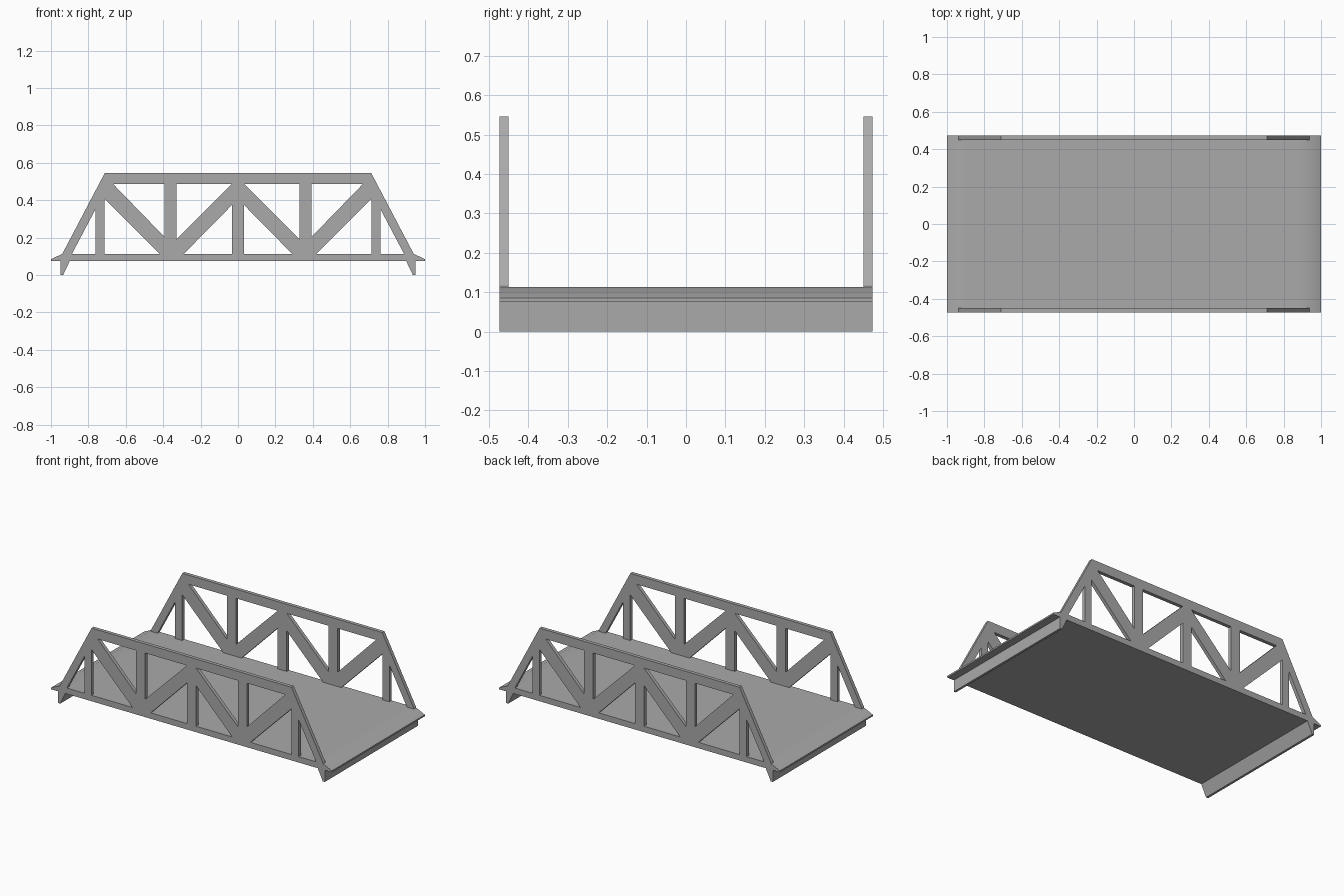
import bpy
import bmesh

cube = bpy.data.objects.get("Cube")
if cube:
    bpy.data.objects.remove(cube, do_unlink=True)

HALF_WIDTH = 0.473
TRUSS_THICK = 0.023
DECK_TOP = 0.113
DECK_BOTTOM = 0.075

# Single grey paint
grey = bpy.data.materials.new("bridge_grey")
grey.use_nodes = True
colour = (0.4, 0.4, 0.4, 1)
grey.diffuse_color = colour
bsdf = grey.node_tree.nodes["Principled BSDF"]
bsdf.inputs["Base Color"].default_value = colour
bsdf.inputs["Roughness"].default_value = 0.8


def mirrored(points):
    return [(-x, z) for x, z in reversed(points)]


def plate(name, loops, y_min, y_max):
    """Extrude x-z outlines along y; loops inside the first one become holes."""
    curve = bpy.data.curves.new(name + "_outline", "CURVE")
    curve.dimensions = "2D"
    curve.fill_mode = "BOTH"
    curve.extrude = (y_max - y_min) / 2
    for loop in loops:
        spline = curve.splines.new("POLY")
        spline.points.add(len(loop) - 1)
        for point, (x, z) in zip(spline.points, loop):
            point.co = (x, z, 0, 1)
        spline.use_cyclic_u = True
    helper = bpy.data.objects.new(name + "_helper", curve)
    bpy.context.collection.objects.link(helper)
    graph = bpy.context.evaluated_depsgraph_get()
    mesh = bpy.data.meshes.new_from_object(helper.evaluated_get(graph))
    bpy.data.objects.remove(helper, do_unlink=True)

    # Stand the plate upright and weld its rims
    bm = bmesh.new()
    bm.from_mesh(mesh)
    for v in bm.verts:
        x, z, depth = v.co
        v.co = (x, (y_min + y_max) / 2 - depth, z)
    bmesh.ops.remove_doubles(bm, verts=bm.verts, dist=0.0001)
    bmesh.ops.recalc_face_normals(bm, faces=bm.faces)
    for f in bm.faces:
        f.smooth = False
    bm.to_mesh(mesh)
    bm.free()
    mesh.name = name
    mesh.materials.clear()
    mesh.materials.append(grey)
    obj = bpy.data.objects.new(name, mesh)
    bpy.context.collection.objects.link(obj)
    return obj


# Road deck with tapered ends
deck_right = [(-0.88, DECK_TOP), (-0.94, DECK_TOP),
              (-1.0, 0.085), (-1.0, DECK_BOTTOM)]
deck = plate("deck", [deck_right + mirrored(deck_right)],
             -HALF_WIDTH, HALF_WIDTH)
bpy.ops.object.select_all(action="DESELECT")
deck.select_set(True)
bpy.context.view_layer.objects.active = deck
bpy.ops.object.shade_smooth_by_angle()

# Wedge-shaped footings under both ends
footing = [(-0.95, 0.08), (-0.95, 0), (-0.935, 0), (-0.897, 0.08)]
plate("right_footing", [footing], -HALF_WIDTH, HALF_WIDTH)
plate("left_footing", [mirrored(footing)], -HALF_WIDTH, HALF_WIDTH)

# Side trusses: trapezoid outline with triangular openings
slope = [(-0.937, 0.1), (-0.937, 0.118), (-0.712, 0.546)]
outline = slope + mirrored(slope)
openings = [
    [(-0.888, DECK_TOP), (-0.763, DECK_TOP), (-0.763, 0.35)],
    [(-0.713, DECK_TOP), (-0.42, DECK_TOP), (-0.713, 0.408)],
    [(-0.668, 0.487), (-0.394, 0.487), (-0.394, 0.205)],
    [(-0.33, 0.487), (-0.032, 0.487), (-0.33, 0.19)],
    [(-0.29, DECK_TOP), (-0.032, DECK_TOP), (-0.032, 0.375)],
]
loops = [outline] + openings + [mirrored(o) for o in openings]
plate("front_truss", loops, -HALF_WIDTH, -HALF_WIDTH + TRUSS_THICK)
plate("back_truss", loops, HALF_WIDTH - TRUSS_THICK, HALF_WIDTH)
